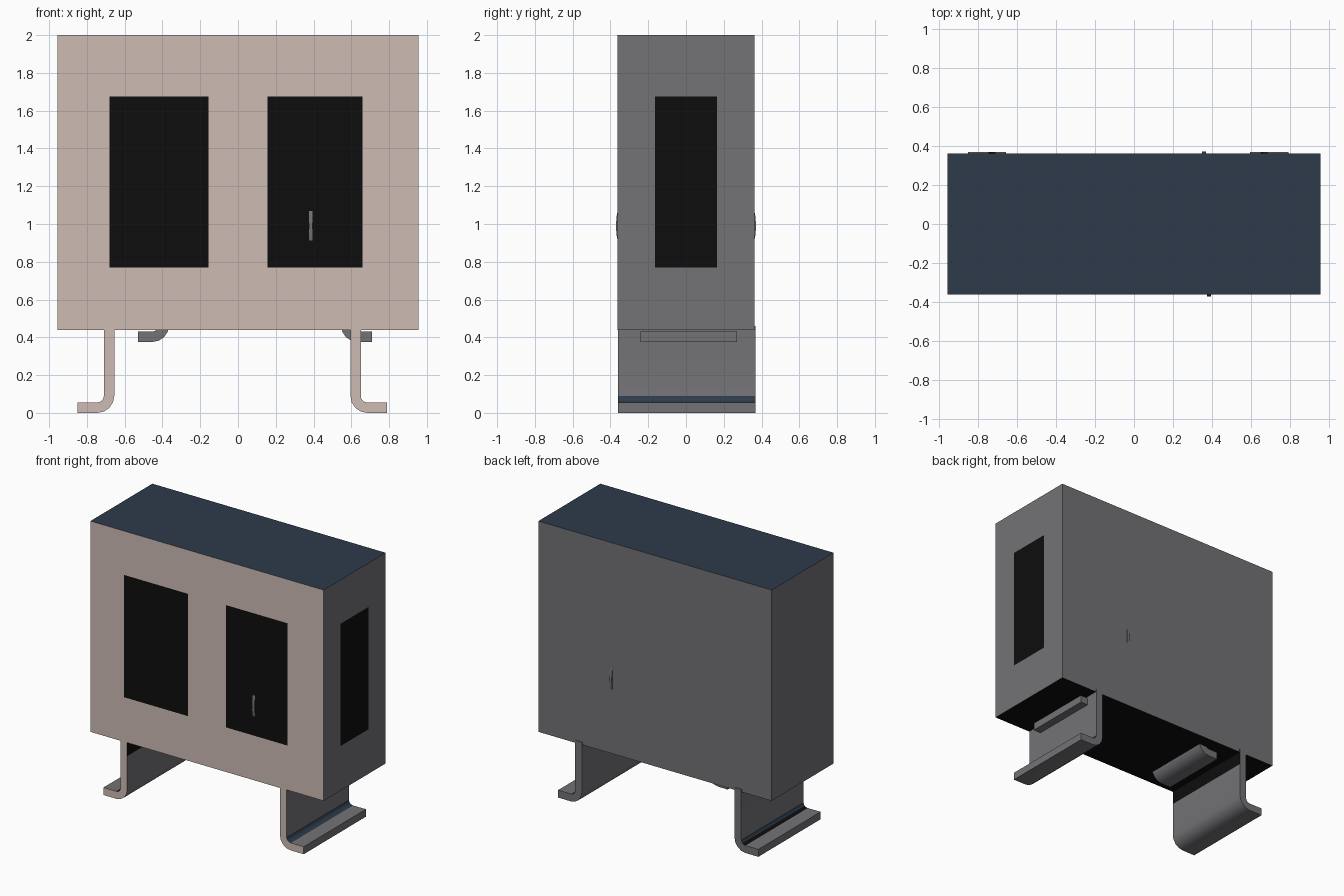
import bpy, bmesh, math
from mathutils import Vector

if "Cube" in bpy.data.objects:
    bpy.data.objects.remove(bpy.data.objects["Cube"])


def material(name, rgb):
    # flat colour given as sRGB 0-255, stored linear
    m = bpy.data.materials.new(name)
    lin = [((c / 255 + 0.055) / 1.055) ** 2.4 if c > 10 else c / 255 / 12.92 for c in rgb]
    m.diffuse_color = (*lin, 1)
    m.use_nodes = True
    m.node_tree.nodes["Principled BSDF"].inputs["Base Color"].default_value = m.diffuse_color
    return m


MATS = [material("grey", (115, 114, 118)), material("beige", (205, 187, 179)),
        material("navy", (46, 59, 75)), material("black", (13, 13, 13))]
GREY, BEIGE, NAVY, BLACK = range(4)


def finish(name, bm, rule):
    bmesh.ops.recalc_face_normals(bm, faces=bm.faces)
    bm.normal_update()
    for f in bm.faces:
        f.material_index = rule(f.normal, f.calc_center_median())
    me = bpy.data.meshes.new(name)
    bm.to_mesh(me)
    bm.free()
    for m in MATS:
        me.materials.append(m)
    ob = bpy.data.objects.new(name, me)
    bpy.context.collection.objects.link(ob)
    bpy.ops.object.select_all(action='DESELECT')
    ob.select_set(True)
    bpy.context.view_layer.objects.active = ob
    bpy.ops.object.shade_smooth_by_angle(angle=math.radians(30))
    return ob


def cut(bm, axis, value):
    no = Vector((0, 0, 0))
    no[axis] = 1
    bmesh.ops.bisect_plane(bm, geom=bm.verts[:] + bm.edges[:] + bm.faces[:],
                           plane_co=no * value, plane_no=no)


# Box body with painted windows on the front and right side
bm = bmesh.new()
bmesh.ops.create_cube(bm, size=1)
for v in bm.verts:
    v.co = Vector((v.co.x * 1.91, v.co.y * 0.724, v.co.z * 1.56 + 1.22))
for x in (-0.68, -0.155, 0.155, 0.66):
    cut(bm, 0, x)
for y in (-0.165, 0.165):
    cut(bm, 1, y)
for z in (0.77, 1.675):
    cut(bm, 2, z)


def body_rule(n, c):
    in_z = 0.77 < c.z < 1.675
    if n.z > 0.5:
        return NAVY
    if n.z < -0.5:
        return BLACK
    if n.y < -0.5:
        window = -0.68 < c.x < -0.155 or 0.155 < c.x < 0.66
        return BLACK if window and in_z else BEIGE
    if n.x > 0.5 and in_z and abs(c.y) < 0.165:
        return BLACK
    return GREY


finish("body", bm, body_rule)


# Bent legs: an L profile with a rounded bend, extruded along y
def leg(name, side, centre, wall, tip, z0, top, y0, y1, rule, t=0.055, r=0.035, n=4):
    R = r + t
    bend = (wall + R, z0 + R)
    angles = [math.pi + i * math.pi / 2 / n for i in range(n + 1)]
    arc = lambda rad: [(bend[0] + rad * math.cos(a), bend[1] + rad * math.sin(a)) for a in angles]
    prof = [(wall, top)] + arc(R) + [(tip, z0), (tip, z0 + t)] + arc(r)[::-1] + [(wall + t, top)]
    bm = bmesh.new()
    face = bm.faces.new([bm.verts.new((centre + side * u, y0, z)) for u, z in prof])
    ext = bmesh.ops.extrude_face_region(bm, geom=[face])["geom"]
    bmesh.ops.translate(bm, vec=(0, y1 - y0, 0),
                        verts=[g for g in ext if isinstance(g, bmesh.types.BMVert)])
    cut(bm, 2, 0.34)
    finish(name, bm, rule)


def outer_rule(side):
    def rule(n, c):
        u = n.x * side
        if n.y < -0.5:
            return BEIGE
        if u > 0.05 and n.z > 0.05:            # inside of the bend
            return BLACK if side < 0 and n.z > u else NAVY
        if side < 0 and u < -0.9 and c.z > 0.34:  # dark band under the body
            return BLACK
        return GREY
    return rule


for side, word in ((-1, "left"), (1, "right")):
    leg(word + "_leg", side, -0.03, 0.625, 0.82, 0, 0.46, -0.36, 0.368, outer_rule(side))
    leg(word + "_inner_foot", side, 0.09, 0.455, 0.62, 0.375, 0.6, -0.24, 0.27,
        lambda n, c: GREY)

# Thin inner disc whose rim just breaks through the front and back
bm = bmesh.new()
bmesh.ops.create_cone(bm, cap_ends=True, segments=48, radius1=0.371, radius2=0.371, depth=0.02)
for v in bm.verts:
    x, y, z = v.co
    v.co = Vector((0.372 + z - 0.035 * y, y, 0.99 + x))
finish("inner_disc", bm, lambda n, c: GREY)
